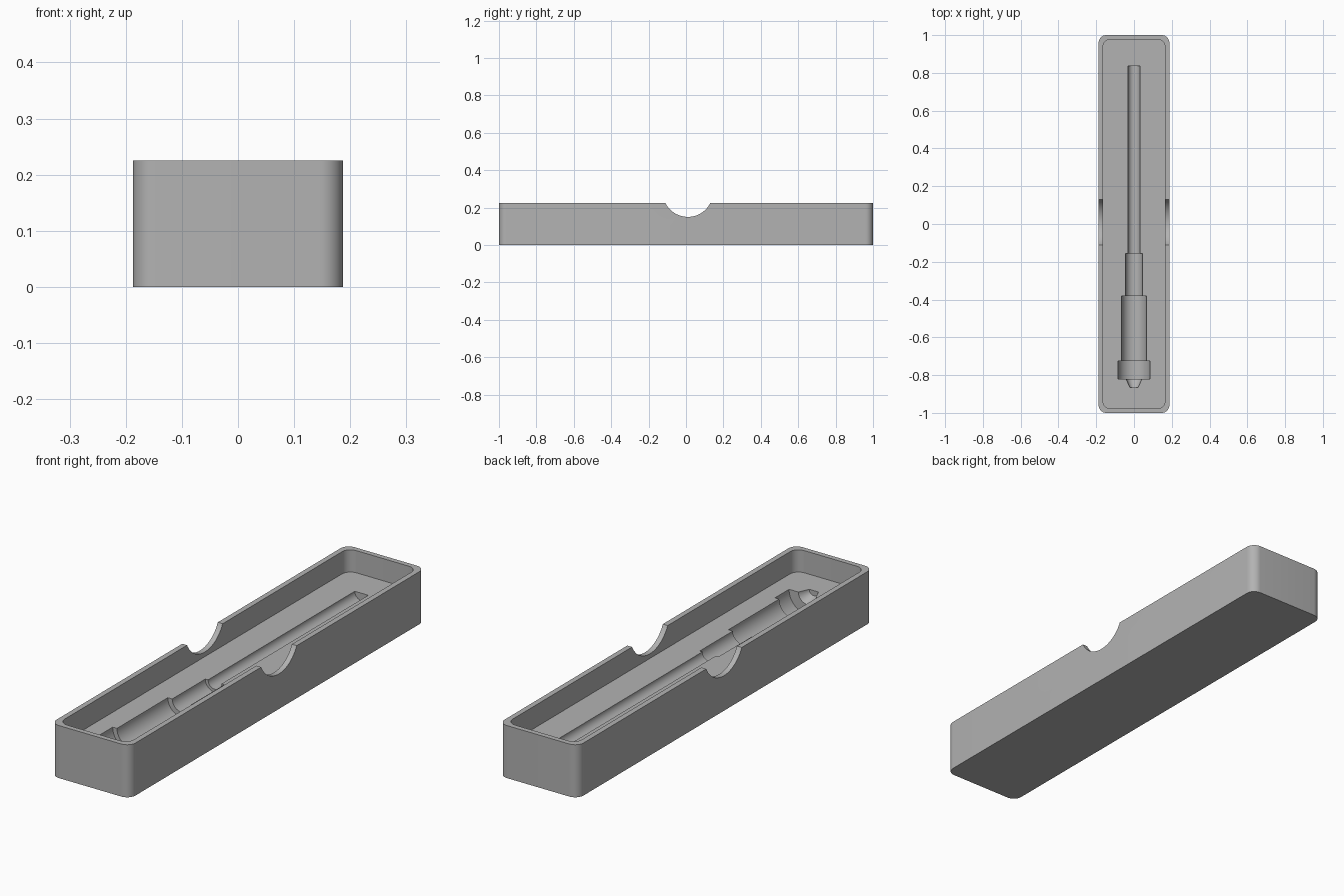
import bpy, bmesh, math

if "Cube" in bpy.data.objects:
    bpy.data.objects.remove(bpy.data.objects["Cube"], do_unlink=True)

HEIGHT, FLOOR = 0.225, 0.13

gray = bpy.data.materials.new("plain gray")
gray.use_nodes = True
color = (0.45, 0.45, 0.45, 1)
gray.diffuse_color = color
gray.node_tree.nodes["Principled BSDF"].inputs["Base Color"].default_value = color


def make_object(name, bm):
    bmesh.ops.recalc_face_normals(bm, faces=bm.faces)
    mesh = bpy.data.meshes.new(name)
    bm.to_mesh(mesh)
    bm.free()
    mesh.materials.append(gray)
    obj = bpy.data.objects.new(name, mesh)
    bpy.context.collection.objects.link(obj)
    return obj


def loft(name, rings):
    """Skin a stack of equal point rings and cap both ends."""
    bm = bmesh.new()
    rows = [[bm.verts.new(p) for p in ring] for ring in rings]
    n = len(rows[0])
    for a, b in zip(rows, rows[1:]):
        for i in range(n):
            j = (i + 1) % n
            bm.faces.new((a[i], a[j], b[j], b[i]))
    bm.faces.new(rows[0])
    bm.faces.new(rows[-1])
    return make_object(name, bm)


def rounded_box(name, half_x, half_y, radius, z0, z1, steps=10):
    outline = []
    for k, (sx, sy) in enumerate(((1, 1), (-1, 1), (-1, -1), (1, -1))):
        for i in range(steps + 1):
            a = math.pi / 2 * (k + i / steps)
            outline.append((sx * (half_x - radius) + radius * math.cos(a),
                            sy * (half_y - radius) + radius * math.sin(a)))
    return loft(name, [[(x, y, z) for x, y in outline] for z in (z0, z1)])


def circle(y, radius, z, sides=48):
    angles = [math.tau * (i + 0.5) / sides for i in range(sides)]
    return [(radius * math.cos(a), y, z + radius * math.sin(a)) for a in angles]


# Solid case body
case = rounded_box("case", 0.187, 1.0, 0.04, 0, HEIGHT)

# Open tray above the inner floor
tray = rounded_box("tray_cutter", 0.164, 0.978, 0.04, FLOOR, HEIGHT + 0.1)

# Stepped round bed for the tool: (y, radius) from shaft end to tip
bed_profile = [(0.836, 0.032), (-0.157, 0.032), (-0.157, 0.045), (-0.381, 0.045),
               (-0.381, 0.066), (-0.725, 0.066), (-0.725, 0.086), (-0.82, 0.086),
               (-0.82, 0.042), (-0.865, 0.022)]
bed = loft("tool_bed_cutter", [circle(y, r, FLOOR) for y, r in bed_profile])

# Finger notch across both side walls
notch_radius = 0.134
bm = bmesh.new()
bmesh.ops.create_cone(bm, cap_ends=True, segments=96, radius1=notch_radius,
                      radius2=notch_radius, depth=1)
notch = make_object("finger_notch_cutter", bm)
notch.rotation_euler.y = math.pi / 2
notch.location = (0, 0.01, 0.15 + notch_radius)
bpy.context.view_layer.update()

# Cut the case
bpy.context.view_layer.objects.active = case
case.select_set(True)
for cutter in (tray, bed, notch):
    mod = case.modifiers.new(cutter.name, "BOOLEAN")
    mod.operation = "DIFFERENCE"
    mod.solver = "EXACT"
    mod.object = cutter
    bpy.ops.object.modifier_apply(modifier=mod.name)
    bpy.data.objects.remove(cutter, do_unlink=True)

bpy.ops.object.shade_smooth_by_angle(angle=math.radians(30))
